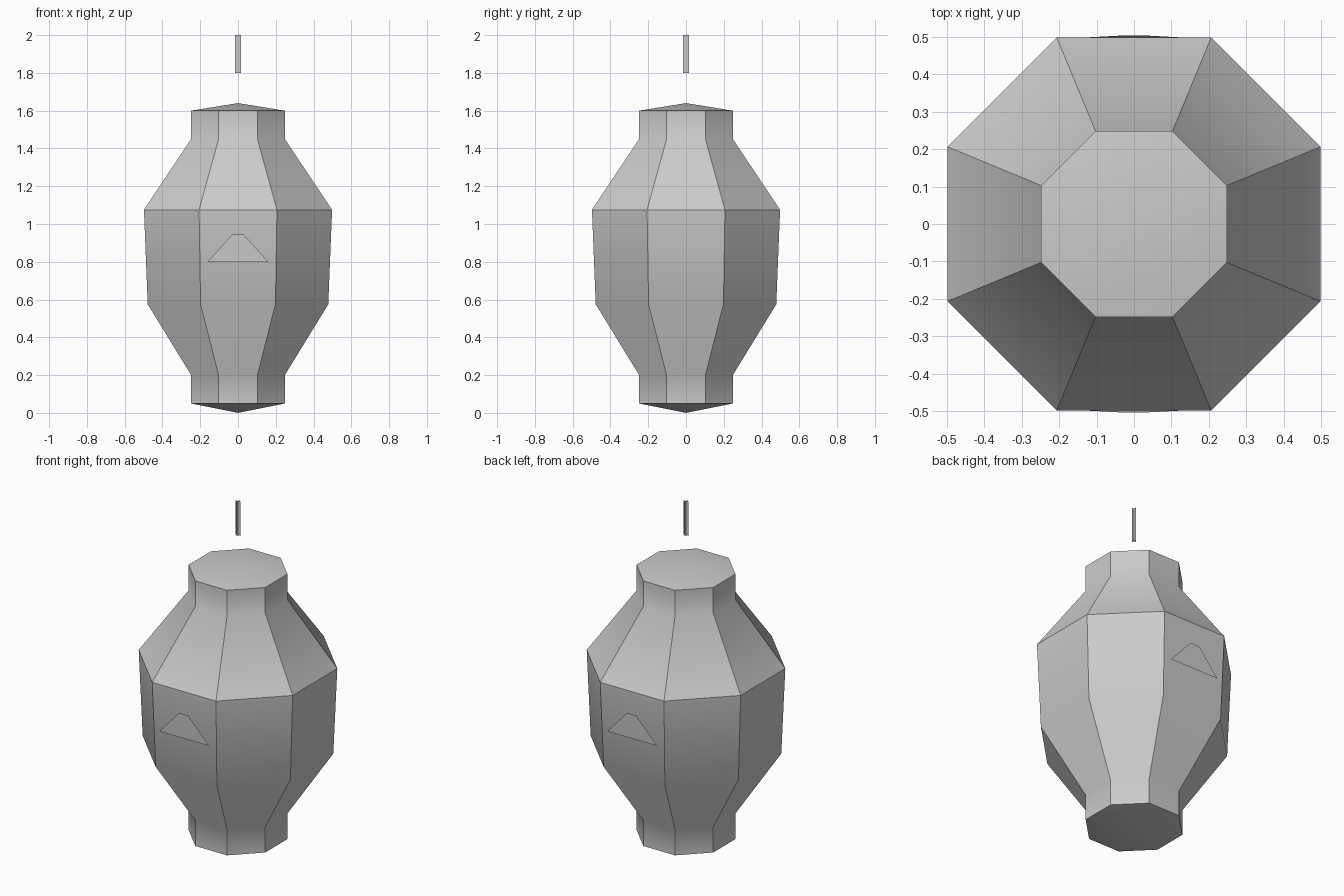
import bpy, bmesh, math

if "Cube" in bpy.data.objects:
    bpy.data.objects.remove(bpy.data.objects["Cube"])

SIDES = 8


def make_object(name, bm, smooth_angle=None):
    mesh = bpy.data.meshes.new(name)
    bm.to_mesh(mesh)
    bm.free()
    obj = bpy.data.objects.new(name, mesh)
    bpy.context.collection.objects.link(obj)
    if smooth_angle:
        bpy.ops.object.select_all(action='DESELECT')
        obj.select_set(True)
        bpy.context.view_layer.objects.active = obj
        bpy.ops.object.shade_smooth_by_angle(angle=math.radians(smooth_angle))
    return obj


def panel(name, points):
    bm = bmesh.new()
    bm.faces.new([bm.verts.new(p) for p in points])
    return make_object(name, bm)


# Octagonal lantern body: (distance to flat side, height)
profile = [(0.248, 0.05), (0.248, 0.20), (0.478, 0.575),
           (0.498, 1.075), (0.248, 1.45), (0.248, 1.60)]
bm = bmesh.new()
rings = []
for apothem, z in profile:
    r = apothem / math.cos(math.pi / SIDES)
    angles = [(i + 0.5) * math.tau / SIDES for i in range(SIDES)]
    rings.append([bm.verts.new((r * math.cos(a), r * math.sin(a), z)) for a in angles])
bottom = bm.verts.new((0, 0, 0))
top = bm.verts.new((0, 0, 1.64))
for i in range(SIDES):
    j = (i + 1) % SIDES
    for lo, hi in zip(rings, rings[1:]):
        bm.faces.new((lo[i], lo[j], hi[j], hi[i]))
    # Shallow pointed end caps
    bm.faces.new((bottom, rings[0][j], rings[0][i]))
    bm.faces.new((top, rings[-1][i], rings[-1][j]))
make_object("lantern_body", bm, 34.5)

# Trapezoid patches on the front and back
for name, s in (("front_patch", -1), ("back_patch", 1)):
    panel(name, [(s * x, s * y, z) for x, y, z in
                 ((0.16, 0.496, 0.80), (-0.16, 0.496, 0.80),
                  (-0.03, 0.503, 0.945), (0.03, 0.503, 0.945))])

# Hanging cord: two crossed flat strips
w = 0.015
panel("cord_strip_x", [(-w, 0, 1.8), (w, 0, 1.8), (w, 0, 2.0), (-w, 0, 2.0)])
panel("cord_strip_y", [(0, -w, 1.8), (0, w, 1.8), (0, w, 2.0), (0, -w, 2.0)])
